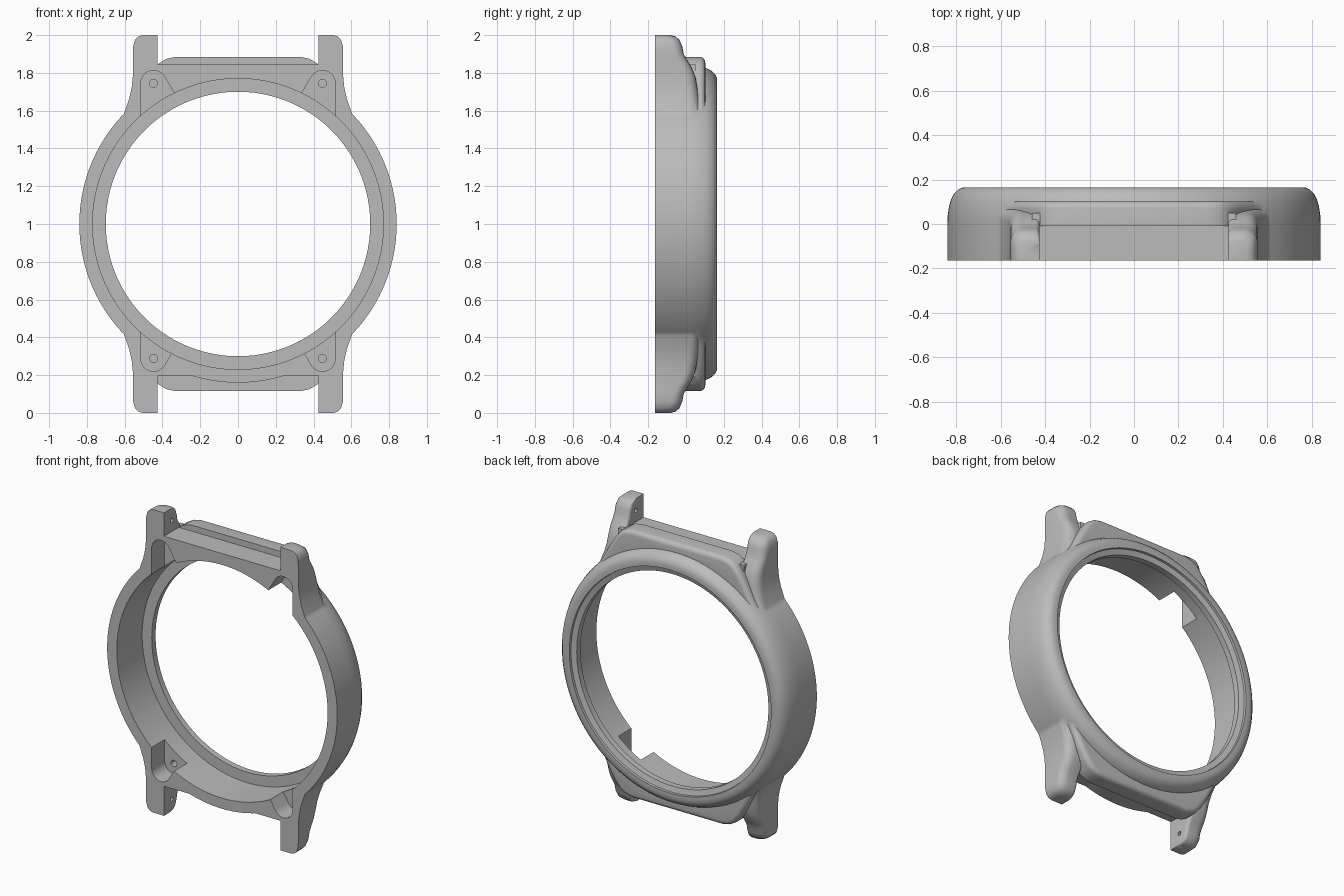
import bpy, bmesh, math

if "Cube" in bpy.data.objects:
    bpy.data.objects.remove(bpy.data.objects["Cube"], do_unlink=True)

grey = bpy.data.materials.new("case_grey")
grey.use_nodes = True
colour = (0.5, 0.5, 0.5, 1)
grey.diffuse_color = colour
grey.node_tree.nodes["Principled BSDF"].inputs["Base Color"].default_value = colour

MID = 1.0       # height of the ring centre
FRONT = -0.165  # flat open side
EXTRA = -0.25   # parts overshoot the front and are trimmed together


def finish(name, bm):
    bmesh.ops.recalc_face_normals(bm, faces=bm.faces)
    mesh = bpy.data.meshes.new(name)
    bm.to_mesh(mesh)
    bm.free()
    mesh.materials.append(grey)
    ob = bpy.data.objects.new(name, mesh)
    bpy.context.collection.objects.link(ob)
    return ob


def loft(name, rings):
    """Skin a list of equal rings and cap both ends."""
    bm = bmesh.new()
    loops = [[bm.verts.new(p) for p in ring] for ring in rings]
    n = len(loops[0])
    for a, b in zip(loops, loops[1:]):
        for i in range(n):
            j = (i + 1) % n
            bm.faces.new((a[i], a[j], b[j], b[i]))
    bm.faces.new(loops[0])
    bm.faces.new(loops[-1])
    return finish(name, bm)


def lathe(name, profile, n=160):
    """Turn (radius, y) points about the ring axis."""
    angles = [math.tau * i / n for i in range(n)]
    return loft(name, [[(r * math.cos(a), y, MID + r * math.sin(a)) for a in angles]
                       for r, y in profile])


def prism(name, pts, y0, y1, round_back=0):
    """Extrude an outline of (x, height from centre) along y."""
    bm = bmesh.new()
    face = bm.faces.new([bm.verts.new((x, y0, MID + z)) for x, z in pts])
    out = bmesh.ops.extrude_face_region(bm, geom=[face])
    top = [v for v in out["geom"] if isinstance(v, bmesh.types.BMVert)]
    bmesh.ops.translate(bm, verts=top, vec=(0, y1 - y0, 0))
    if round_back:
        edges = [e for e in bm.edges if all(v in top for v in e.verts)]
        bmesh.ops.bevel(bm, geom=edges, offset=round_back, segments=4,
                        profile=0.5, affect='EDGES')
    return finish(name, bm)


def disc(cx, cz, r, n=24):
    return [(cx + r * math.cos(math.tau * i / n), cz + r * math.sin(math.tau * i / n))
            for i in range(n)]


def boolean(target, tool, operation):
    mod = target.modifiers.new("join", 'BOOLEAN')
    mod.operation = operation
    mod.solver = 'EXACT'
    mod.object = tool
    bpy.context.view_layer.objects.active = target
    bpy.ops.object.modifier_apply(modifier=mod.name)
    bpy.data.objects.remove(tool, do_unlink=True)


def lug(sx, sz):
    """Rounded strap horn: (height, outer x, back y) swept into the ring."""
    stations = [(1.0, 0.505, -0.08), (0.993, 0.528, -0.055), (0.975, 0.546, -0.034),
                (0.94, 0.555, -0.02), (0.90, 0.556, -0.012), (0.87, 0.556, 0.005),
                (0.83, 0.556, 0.03), (0.78, 0.557, 0.05), (0.72, 0.563, 0.06),
                (0.66, 0.577, 0.068), (0.59, 0.602, 0.075), (0.5, 0.64, 0.08)]
    rings = []
    for z, xo, yt in stations:
        section = [(0.425, EXTRA), (xo, EXTRA)]
        for cx, r, start in ((xo - 0.055, 0.055, 0), (0.445, 0.02, 90)):
            for k in range(6):
                a = math.radians(start + 18 * k)
                section.append((cx + r * math.cos(a), yt - r + r * math.sin(a)))
        rings.append([(sx * x, y, MID + sz * z) for x, y in section])
    return loft("lug", rings)


# Round case with a softened bezel edge
case = lathe("watch_case", [(0.84, EXTRA), (0.84, 0.0), (0.838, 0.04), (0.832, 0.08),
                            (0.823, 0.112), (0.81, 0.137), (0.793, 0.154),
                            (0.775, 0.163), (0.755, 0.165)])

# End bars, raised decks and lugs
half_deck = [(0.33, 0.885), (0.38, 0.874), (0.42, 0.85), (0.46, 0.80), (0.50, 0.735),
             (0.54, 0.66), (0.585, 0.58), (0.5, 0.45)]
for sz, bar in ((1, 0.845), (-1, 0.805)):
    box = [(-0.46, sz * 0.5), (0.46, sz * 0.5), (0.46, sz * bar), (-0.46, sz * bar)]
    boolean(case, prism("end_bar", box, EXTRA, 0.05), 'UNION')
    outline = [(x, sz * z) for x, z in half_deck]
    outline += [(-x, z) for x, z in reversed(outline)]
    boolean(case, prism("deck", outline, -0.01, 0.102, 0.03), 'UNION')
    for sx in (1, -1):
        boolean(case, lug(sx, sz), 'UNION')

# Stepped bore leaving a thin lip at the back
boolean(case, lathe("bore", [(0.77, -0.4), (0.77, 0.1), (0.70, 0.1), (0.70, 0.14),
                             (0.735, 0.15), (0.75, 0.3)]), 'DIFFERENCE')

# Flat front
boolean(case, prism("trim", [(-2, -2), (2, -2), (2, 2), (-2, 2)], -0.5, FRONT), 'DIFFERENCE')

# Screw pockets, screw holes and strap pin holes
for sz, cz in ((1, 0.745), (-1, 0.712)):
    for sx in (1, -1):
        shape = []
        for k in range(16):
            a = math.radians(10 * k)
            shape.append((0.447 + 0.068 * math.cos(a), cz + 0.068 * math.sin(a)))
        shape += [(0.30, cz - 0.115), (0.515, cz - 0.25)]
        shape = [(sx * x, sz * z) for x, z in shape]
        boolean(case, prism("pocket", shape, -0.4, -0.03), 'DIFFERENCE')
        boolean(case, prism("screw_hole", disc(sx * 0.447, sz * cz, 0.021), -0.4, 0.02),
                'DIFFERENCE')
        pin = disc(-0.085, MID + sz * 0.92, 0.014, 16)
        boolean(case, loft("pin_hole", [[(sx * x, y, z) for y, z in pin]
                                        for x in (0.38, 0.48)]), 'DIFFERENCE')

# Smooth shading with crisp machined edges
bpy.ops.object.select_all(action='DESELECT')
case.select_set(True)
bpy.context.view_layer.objects.active = case
bpy.ops.object.shade_smooth_by_angle(angle=math.radians(32))
